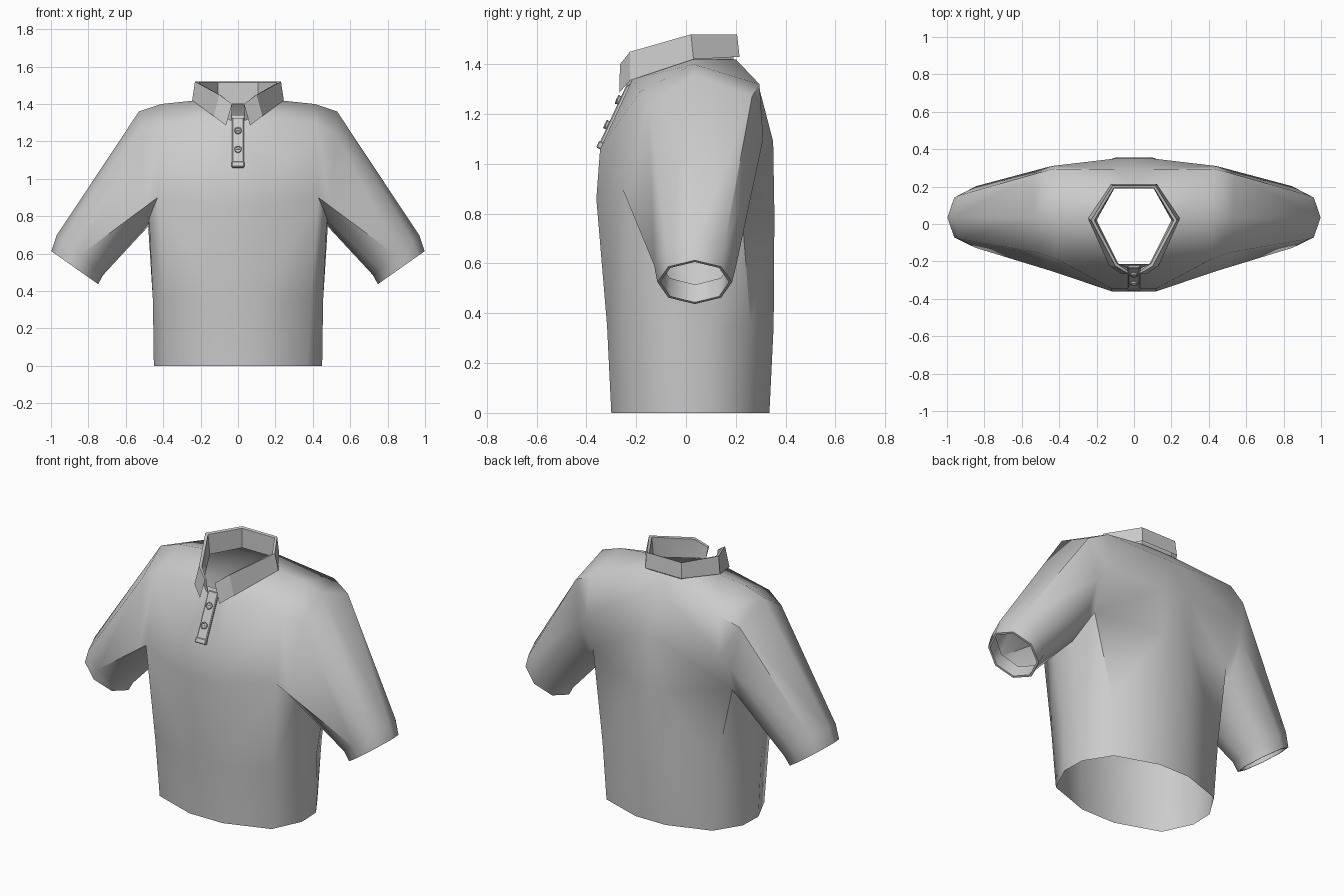
import bpy, bmesh, math
from mathutils import Vector

if "Cube" in bpy.data.objects:
    bpy.data.objects.remove(bpy.data.objects["Cube"])


def finish(name, bm, mirror=True, angle=50):
    bmesh.ops.remove_doubles(bm, verts=bm.verts, dist=0.0005)
    bmesh.ops.recalc_face_normals(bm, faces=bm.faces)
    me = bpy.data.meshes.new(name)
    bm.to_mesh(me)
    bm.free()
    ob = bpy.data.objects.new(name, me)
    bpy.context.collection.objects.link(ob)
    bpy.ops.object.select_all(action='DESELECT')
    ob.select_set(True)
    bpy.context.view_layer.objects.active = ob
    bpy.ops.object.shade_smooth_by_angle(angle=math.radians(angle))
    if mirror:
        m = ob.modifiers.new("mirror", 'MIRROR')
        m.merge_threshold = 0.001
    return ob


def face(bm, *pts):
    bm.faces.new([bm.verts.new(p) for p in pts])


def loft(bm, rings, closed=False):
    for a, b in zip(rings, rings[1:]):
        n = len(a)
        for i in range(n if closed else n - 1):
            j = (i + 1) % n
            face(bm, a[i], a[j], b[j], b[i])


def mid(p):
    return (0, p[1], p[2])


# torso: half rings from front centre round to back centre
hem = [(.11, -.30, 0), (.37, -.21, 0), (.45, -.04, 0), (.445, .10, 0), (.35, .25, 0), (.10, .335, 0)]
waist = [(.11, -.317, .35), (.39, -.225, .35), (.455, -.06, .35), (.455, .09, .35), (.37, .26, .35), (.10, .352, .35)]
chest = [(.12, -.36, .86), (.43, -.255, .90), (.475, -.11, .79), (.48, .06, .745), (.46, .22, .86), (.10, .355, .80)]
P0, P1, P2, P3, P4, P5 = chest

# upper front, shoulder, neck and back points
F0, FT = (.12, -.345, 1.06), (.42, -.185, 1.29)
NF, NS, NB = (.09, -.215, 1.34), (.22, .03, 1.42), (.11, .20, 1.42)
TOP = (.41, .03, 1.40)
B0, BA = (.10, .35, 1.09), (.44, .31, 1.10)
BU, BT = (.10, .29, 1.32), (.43, .295, 1.32)

bm = bmesh.new()
loft(bm, [hem, waist, chest])
face(bm, P0, P1, FT, F0)
face(bm, F0, FT, NF)
face(bm, NF, FT, TOP, NS)
face(bm, P4, P5, B0, BA)
face(bm, BA, B0, BU, BT)
face(bm, BT, BU, NB)
face(bm, BT, NB, NS, TOP)
for col in ([hem[0], waist[0], P0, F0, NF], [hem[5], waist[5], P5, B0, BU, NB]):
    loft(bm, [[p, mid(p)] for p in col])

# sleeves: octagonal tubes from the armhole to the cuff
armhole = [TOP, FT, P1, P2, P3, P4, BA, BT]


def octagon(c, d, ry):
    c, d = Vector(c), Vector(d)
    return [c + d * math.cos(k * math.pi / 4) - Vector((0, ry * math.sin(k * math.pi / 4), 0))
            for k in range(8)]


cuff0 = octagon((.845, .037, .592), (.125, 0, .105), .165)
cuff = octagon((.873, .035, .525), (.125, 0, .088), .15)
rim = octagon((.873, .035, .525), (.115, 0, .081), .138)
lining = octagon((.835, .037, .605), (.112, 0, .09), .145)
bend = [Vector(a).lerp(Vector(c), .15) for a, c in zip(armhole, cuff0)]
bend[0] = Vector((.53, .03, 1.36))
bend[1] = Vector((.525, -.15, 1.24))
bend[7] = Vector((.54, .265, 1.27))
loft(bm, [armhole, bend, cuff0, cuff, rim, lining], closed=True)
finish("shirt_body_and_sleeves", bm)

# collar: outer fall, folded top edge and inner stand
fall_low = [(0, .215, 1.43), (.12, .215, 1.43), (.245, .03, 1.42), (.13, -.225, 1.335), (.064, -.268, 1.285)]
fall_top = [(0, .205, 1.52), (.115, .205, 1.52), (.23, .02, 1.52), (.10, -.225, 1.45), (.032, -.265, 1.40)]
inner_top = [(0, .192, 1.515), (.107, .192, 1.515), (.212, .02, 1.515), (.09, -.212, 1.445), (.032, -.252, 1.397)]
stand_low = [(0, .19, 1.40), (.105, .19, 1.40), (.20, .02, 1.40), (.085, -.21, 1.335), (.035, -.235, 1.31)]
bm = bmesh.new()
loft(bm, [fall_low, fall_top, inner_top, stand_low])
finish("collar", bm, angle=30)

# placket, following the slope of the chest
TILT = -math.atan2(.13, .28)
UP = Vector((0, -math.sin(TILT), math.cos(TILT)))
OUT = Vector((0, -math.cos(TILT), -math.sin(TILT)))
BASE = Vector((0, -.345, 1.06))


def block(name, along, out, size):
    bpy.ops.mesh.primitive_cube_add(size=1, location=BASE + UP * along + OUT * out, rotation=(TILT, 0, 0))
    ob = bpy.context.object
    ob.name = name
    ob.scale = size
    bpy.ops.object.transform_apply(location=False, rotation=False, scale=True)
    b = ob.modifiers.new("bevel", 'BEVEL')
    b.width = .004
    return ob


block("placket", .145, .003, (.064, .018, .29))
block("placket_end", .014, .006, (.068, .022, .03))

# buttons with raised rims
for i, z in enumerate((1.15, 1.25)):
    along = (z - 1.06) / UP.z
    pos = BASE + UP * along + OUT * .016
    rot = (TILT + math.pi / 2, 0, 0)
    bpy.ops.mesh.primitive_cylinder_add(vertices=14, radius=.018, depth=.012, location=pos, rotation=rot)
    bpy.context.object.name = f"button_{i + 1}"
    bpy.ops.mesh.primitive_torus_add(major_segments=14, minor_segments=6, major_radius=.016,
                                     minor_radius=.004, location=pos + OUT * .005, rotation=rot)
    bpy.context.object.name = f"button_rim_{i + 1}"
    bpy.ops.object.shade_smooth_by_angle()
    block(f"button_thread_{i + 1}", along, .023, (.014, .006, .005)).modifiers.clear()
